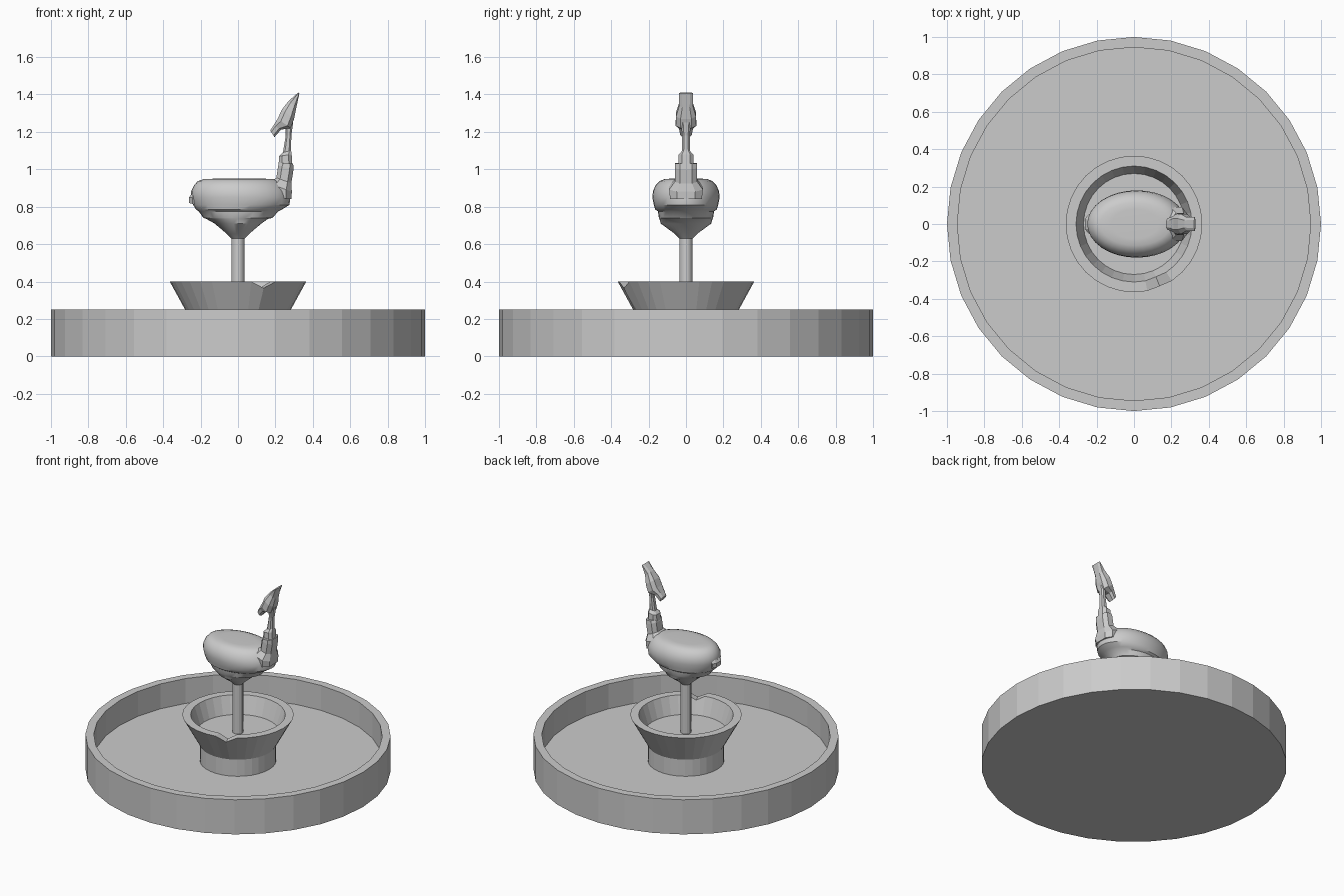
import bpy, bmesh, math

if "Cube" in bpy.data.objects:
    bpy.data.objects.remove(bpy.data.objects["Cube"])

stone = bpy.data.materials.new("grey stone")
stone.diffuse_color = (0.6, 0.6, 0.6, 1)
stone.use_nodes = True
stone.node_tree.nodes["Principled BSDF"].inputs["Base Color"].default_value = stone.diffuse_color


def loft(name, rings, smooth=None):
    """Skin a list of equal-length point rings and cap both ends."""
    bm = bmesh.new()
    rows = [[bm.verts.new(p) for p in ring] for ring in rings]
    n = len(rows[0])
    for a, b in zip(rows, rows[1:]):
        for i in range(n):
            j = (i + 1) % n
            bm.faces.new((a[i], a[j], b[j], b[i]))
    bm.faces.new(rows[0][::-1])
    bm.faces.new(rows[-1])
    bmesh.ops.recalc_face_normals(bm, faces=bm.faces)
    me = bpy.data.meshes.new(name)
    bm.to_mesh(me)
    bm.free()
    me.materials.append(stone)
    ob = bpy.data.objects.new(name, me)
    bpy.context.collection.objects.link(ob)
    if smooth:
        bpy.ops.object.select_all(action='DESELECT')
        ob.select_set(True)
        bpy.context.view_layer.objects.active = ob
        bpy.ops.object.shade_smooth_by_angle(angle=math.radians(smooth))
    return ob


def ellipse(z, rx, ry, cx=0.0, n=32):
    return [(cx + rx * math.cos(2 * math.pi * i / n),
             ry * math.sin(2 * math.pi * i / n), z) for i in range(n)]


def lathe(profile, n=32):
    return [ellipse(z, r, r, 0, n) for r, z in profile]


def section(ax, az, bx, bz, w):
    """Chamfered cross-section from side point a to side point b, half width w."""
    shape = [(0, .55), (.25, 1), (.75, 1), (1, .55),
             (1, -.55), (.75, -1), (.25, -1), (0, -.55)]
    return [(ax + (bx - ax) * t, w * s, az + (bz - az) * t) for t, s in shape]


# Wide lower basin
loft("basin", lathe([(1, 0), (1, .25), (.945, .25), (.945, .07)]))

# Pedestal and flared bowl with a V-shaped pouring notch
bowl = lathe([(.25, .05), (.25, .19), (.365, .4), (.31, .4), (.27, .275)])
for row in (2, 3):
    x, y, z = bowl[row][26]
    bowl[row][26] = (x * .985, y * .985, .365)
loft("bowl", bowl)

# Thin post
loft("post", lathe([(.035, .26), (.035, .66)], 16))

# Bird body: z, min x, max x, half width
body = [(.63, -.035, .035, .035), (.655, -.06, .06, .06),
        (.71, -.125, .125, .135), (.735, -.17, .16, .142),
        (.74, -.185, .185, .145), (.775, -.21, .215, .15),
        (.785, -.225, .235, .165), (.81, -.24, .275, .172),
        (.85, -.25, .28, .18), (.885, -.25, .27, .176),
        (.915, -.235, .25, .162), (.937, -.215, .228, .14),
        (.948, -.18, .195, .115), (.95, -.12, .13, .08)]
loft("body", [ellipse(z, (b - a) / 2, w, (a + b) / 2) for z, a, b, w in body], 35)

# Small tail plate
loft("tail", [section(-.262, .82, -.19, .80, .04),
              section(-.262, .85, -.19, .85, .05),
              section(-.235, .885, -.19, .885, .045)])

# Neck collar spreading over the breast
loft("collar", [section(.17, .85, .285, .84, .085),
                section(.165, .925, .288, .88, .09),
                section(.205, .955, .285, .925, .06),
                section(.215, 1.02, .297, 1.0, .06),
                section(.225, 1.035, .295, 1.03, .058)])

# Slim upright neck
loft("neck", [section(.215, 1.0, .292, 1.0, .042),
              section(.22, 1.07, .287, 1.08, .04),
              section(.24, 1.09, .284, 1.1, .022),
              section(.255, 1.18, .285, 1.18, .02),
              section(.25, 1.27, .295, 1.25, .028)])

# Head, from the drooping beak to the pointed crest
loft("head", [section(.172, 1.208, .195, 1.172, .03),
              section(.19, 1.235, .23, 1.212, .038),
              section(.212, 1.27, .282, 1.22, .055),
              section(.235, 1.32, .3, 1.27, .053),
              section(.27, 1.365, .312, 1.33, .036),
              section(.322, 1.41, .328, 1.405, .038)])
